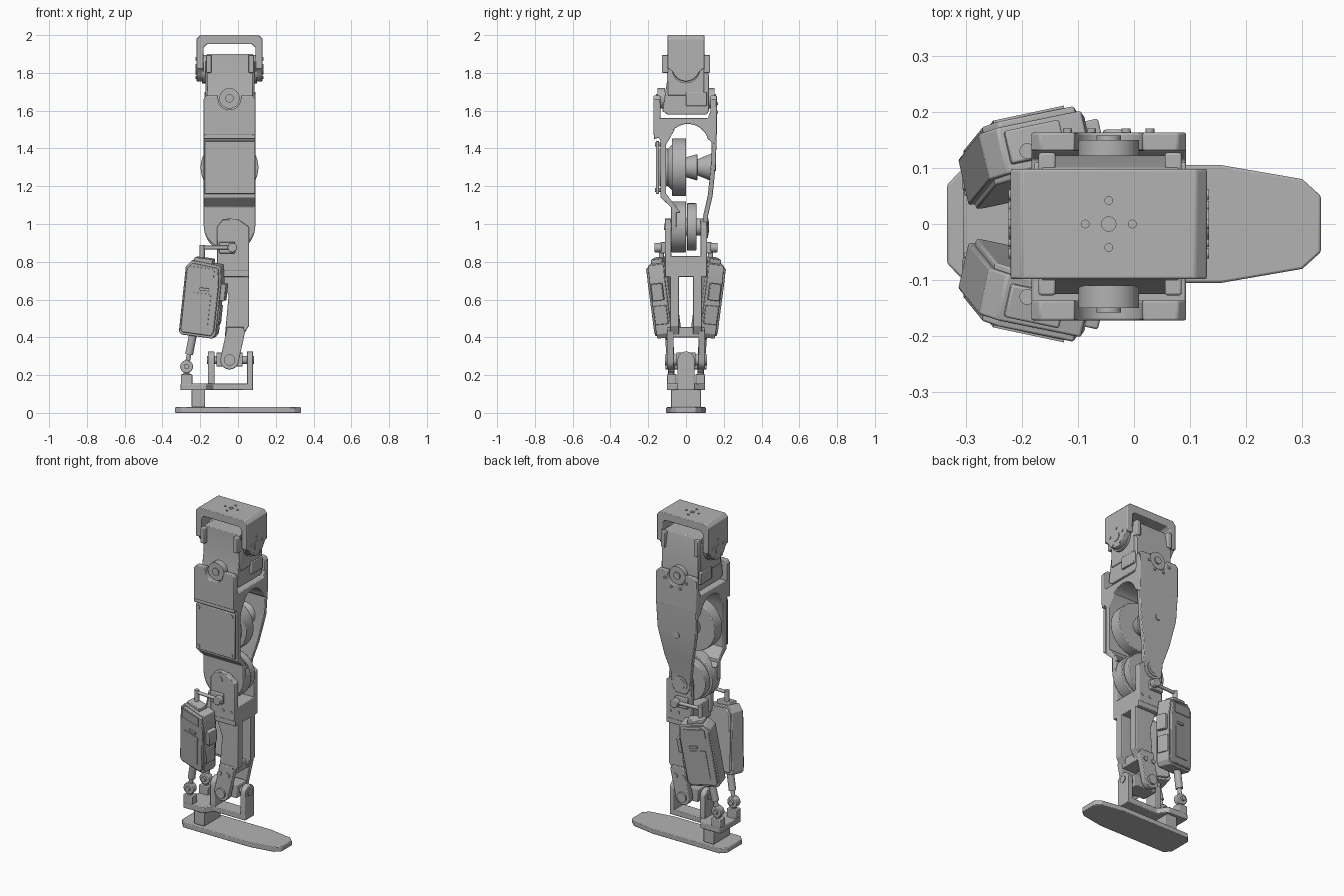
import bpy, bmesh
from math import sin, cos, radians
from mathutils import Matrix, Vector

if "Cube" in bpy.data.objects:
    bpy.data.objects.remove(bpy.data.objects["Cube"])

grey = bpy.data.materials.new("plain grey")
grey.use_nodes = True
colour = (.45, .45, .45, 1)
grey.diffuse_color = colour
grey.node_tree.nodes["Principled BSDF"].inputs["Base Color"].default_value = colour

# Joint heights, leg centre line and shared edges
ANKLE, KNEE, DRIVE, HIP, ROLL, TOP = .28, .985, 1.3, 1.665, 1.82, 2
MID = -.045
REAR, FORE = MID - .138, MID + .138
SIDES = ((-1, "front"), (1, "back"))
IDENTITY = Matrix.Identity(4)
SOFT = .004


def finish(name, bm, bevel, matrix):
    bm.transform(matrix)
    bmesh.ops.recalc_face_normals(bm, faces=bm.faces)
    mesh = bpy.data.meshes.new(name)
    bm.to_mesh(mesh)
    bm.free()
    mesh.materials.append(grey)
    part = bpy.data.objects.new(name, mesh)
    bpy.context.collection.objects.link(part)
    if bevel:
        mod = part.modifiers.new("Bevel", 'BEVEL')
        mod.width, mod.segments = bevel, 2
        mod.limit_method, mod.angle_limit = 'ANGLE', radians(40)
    return part


def prism(name, profile, axis, start, end, bevel=SOFT, matrix=IDENTITY):
    """Extrude a closed profile along an axis."""
    place = {'x': lambda u, v, d: (d, u, v),
             'y': lambda u, v, d: (u, d, v),
             'z': lambda u, v, d: (u, v, d)}[axis]
    bm = bmesh.new()
    face = bm.faces.new([bm.verts.new(place(u, v, start)) for u, v in profile])
    new = bmesh.ops.extrude_face_region(bm, geom=[face])["geom"]
    moved = [g for g in new if isinstance(g, bmesh.types.BMVert)]
    bmesh.ops.translate(bm, vec=place(0, 0, end - start), verts=moved)
    return finish(name, bm, bevel, matrix)


def box(name, x, y, z, bevel=SOFT, matrix=IDENTITY):
    """Block between two limits on each axis."""
    return prism(name, [(x[0], y[0]), (x[1], y[0]), (x[1], y[1]), (x[0], y[1])], 'z', *z, bevel, matrix)


def rod(name, start, end, radius, tip=None, bevel=0, sides=32):
    """Cylinder or cone between two points."""
    start, end = Vector(start), Vector(end)
    axis = end - start
    bm = bmesh.new()
    bmesh.ops.create_cone(bm, cap_ends=True, segments=sides, radius1=radius,
                          radius2=tip or radius, depth=axis.length)
    turn = axis.to_track_quat('Z', 'Y').to_matrix().to_4x4()
    return finish(name, bm, bevel, Matrix.Translation((start + end) / 2) @ turn)


def disc(name, x, z, start, end, radius, tip=None, bevel=0):
    """Cylinder or cone lying along y."""
    return rod(name, (x, start, z), (x, end, z), radius, tip, bevel, 48)


def arc(u, v, radius, first, last, steps=12):
    angles = [radians(first + (last - first) * i / steps) for i in range(steps + 1)]
    return [(u + radius * cos(a), v + radius * sin(a)) for a in angles]


def mirrored(half, centre=0, across='v'):
    """Close a half outline by reflecting it across a line."""
    if across == 'v':
        return half + [(u, 2 * centre - v) for u, v in reversed(half)]
    return half + [(2 * centre - u, v) for u, v in reversed(half)]


def drill(part, start, end, radius):
    cutter = rod(part.name + "_cutter", start, end, radius, sides=12)
    cutter.hide_render = True
    cutter.hide_set(True)
    mod = part.modifiers.new("Hole", 'BOOLEAN')
    mod.operation, mod.object = 'DIFFERENCE', cutter


# Foot plate with tapered toe, heel column and ankle base
outline = [(-.333, .07), (-.3, .105), (.155, .105), (.3, .08), (.333, .05)]
foot = prism("foot_plate", mirrored(outline), 'z', 0, .03)
for x in (-.25, -.17):
    drill(foot, (x, 0, -.1), (x, 0, .025), .018)
box("heel_column", (-.245, -.175), (-.08, .08), (.03, .125))
prism("ankle_base", mirrored([(-.305, .1), (-.17, .1), (-.13, .045), (.08, .045)]), 'z', .12, .155)

# Ankle posts and cross joint
post = [(-.045, .13), (.045, .13)] + arc(0, ANKLE, .045, 0, 180)
prism("rear_ankle_post", post, 'x', -.16, -.125)
prism("front_ankle_post", post, 'x', .047, .08)
rod("ankle_roll_shaft", (-.165, 0, ANKLE), (.085, 0, ANKLE), .022)
box("ankle_cross", (-.115, .025), (-.05, .05), (.245, .32))
disc("ankle_pitch_shaft", MID, ANKLE, -.112, .112, .03)

# Shin: paired legs, ankle forks, knee forks and linkage lugs
EDGE = .058
leg = [(-.07, .4), (.02, .4), (EDGE, .46), (EDGE, .76), (-.1, .76), (-.05, .62)]
ankle_fork = arc(MID, ANKLE, .05, 180, 360) + [(.04, .44), (-.06, .44)]
knee_fork = [(-.11, .75), (EDGE, .75), (EDGE, KNEE), (0, 1.025), (-.08, 1.025), (-.11, KNEE)]
for s, side in SIDES:
    prism(side + "_shin_leg", leg, 'y', s * .037, s * .085)
    prism(side + "_ankle_fork", ankle_fork, 'y', s * .065, s * .1)
    prism(side + "_knee_fork", knee_fork, 'y', s * .078, s * .112)
    disc(side + "_knee_cap", MID, KNEE, s * .1, s * .116, .018)
    for x in (-.055, 0):
        disc(side + "_ankle_screw", x, .4, s * .1, s * .106, .014)
        disc(side + "_knee_screw", x + .03, .8, s * .1, s * .116, .01)
    box(side + "_link_lug", (-.1, -.015), sorted((s * .11, s * .135)), (.845, .905))
    disc(side + "_link_boss", -.03, .875, s * .13, s * .168, .025, bevel=SOFT)
box("shin_lower_web", (-.06, .03), (-.1, .1), (.4, .455))
box("shin_upper_web", (-.1, EDGE), (-.11, .11), (.72, .83))

# Linear drive motors with crank links and push rods
shell = [(-.1, -.19), (-.085, -.205), (.085, -.205), (.1, -.18), (.1, .1), (.085, .185), (-.07, .195), (-.1, .16)]
lid = [(u * .9, v * .93) for u, v in shell]
for s, side in SIDES:
    pose = Matrix.Scale(s, 4, (0, 1, 0)) @ Matrix.Translation((-.188, .122, .61))
    for angle, axis in ((12, 'Z'), (7.5, 'Y'), (-6, 'X')):
        pose = pose @ Matrix.Rotation(radians(angle), 4, axis)
    prism(side + "_motor_body", shell, 'y', -.045, .04, SOFT, pose)
    prism(side + "_motor_lid", lid, 'y', -.056, .052, SOFT, pose)
    box(side + "_motor_panel", (-.055, .055), (.05, .056), (-.15, .03), 0, pose)
    box(side + "_motor_top_panel", (-.07, .06), (.05, .057), (.11, .165), 0, pose)
    box(side + "_motor_slot", (-.01, .04), (.05, .06), (.045, .06), 0, pose)
    box(side + "_motor_connector", (.09, .125), (-.03, .03), (0, .09), SOFT, pose)
    box(side + "_motor_ridge", (.09, .108), (-.035, .035), (-.13, -.03), SOFT, pose)
    box(side + "_motor_gearbox", (-.06, .04), (-.03, .03), (.18, .212), SOFT, pose)
    crank, low = Vector((-.19, s * .13, .875)), Vector((-.272, s * .078, .245))
    exit_point = Vector((-.235, s * .092, .43))
    rod(side + "_crank_stem", crank - Vector((0, 0, .08)), crank + Vector((0, 0, .015)), .014)
    rod(side + "_crank_link", crank, (-.03, s * .14, crank.z), .01)
    rod(side + "_push_rod_sleeve", exit_point, exit_point.lerp(low, .65), .021)
    rod(side + "_push_rod", exit_point, low, .012)
    rod(side + "_rod_neck", low, (low.x, low.y, .18), .016)
    disc(side + "_rod_end", low.x, low.z, s * .06, s * .096, .034, bevel=SOFT)
    disc(side + "_rod_pin", low.x, low.z, s * .045, s * .108, .014)
    box(side + "_rod_lug", (-.303, -.242), sorted((s * .05, s * .1)), (.15, .205))

# Knee pulley, rim and shaft
disc("knee_pulley", MID, KNEE, -.078, 0, .135, bevel=SOFT)
disc("knee_pulley_rim", MID, KNEE, .005, .055, .125, bevel=SOFT)
disc("knee_shaft", MID, KNEE, -.11, .12, .045)

# Thigh: notched hip plates, front spine, knee end and drive cover
notch = arc(MID, HIP, .06, 180, 270, 6)
hip_half = [(REAR, 1.47), (REAR, 1.66), (REAR + .015, 1.68), (notch[0][0], 1.68)] + notch
hip_plate = mirrored(hip_half[:-1], MID, 'u')
prism("thigh_front_hip_plate", hip_plate, 'y', -.172, -.136)
prism("thigh_back_hip_plate", hip_plate, 'y', .13, .163)
spine = [(-.17, 1.5), (-.135, 1.44), (-.135, 1.14), (-.08, 1.09), (-.08, 1.06),
         (-.03, 1.06), (-.105, 1.16), (-.105, 1.42), (-.06, 1.5)]
prism("thigh_front_spine", spine, 'x', REAR, FORE)
knee_end = [(FORE, 1.1), (REAR, 1.1)] + arc(MID, 1, FORE - MID, 180, 360)
prism("thigh_knee_end", knee_end, 'y', -.08, -.05)
box("drive_cover", (REAR + .005, FORE - .003), (-.16, -.143), (1.16, 1.44))
for x in (REAR + .025, FORE - .025):
    for z in (1.18, 1.42):
        disc("cover_screw", x, z, -.135, -.164, .011)

# Cross piece with an arched underside
arch = [(.155, 1.42), (.155, 1.6), (.13, 1.6), (.115, 1.56), (-.165, 1.56), (-.17, 1.45)]
prism("thigh_cross_piece", arch + arc(.01, 1.42, .11, 165, 15)[1:], 'x', REAR, FORE)

# Back plate: a tapering strip that bends in towards the knee
bm = bmesh.new()
previous = None
for z, y, w in ((1.49, .137, .138), (1.32, .132, .13), (1.15, .115, .095), (1.04, .09, .068), (.96, .09, .06), (.925, .09, .035)):
    ring = [bm.verts.new((MID + u * w, y + v, z)) for u, v in ((-1, 0), (1, 0), (1, .026), (-1, .026))]
    if previous:
        for i in range(4):
            bm.faces.new((previous[i - 1], previous[i], ring[i], ring[i - 1]))
    else:
        bm.faces.new(ring)
    previous = ring
bm.faces.new(previous)
finish("thigh_back_plate", bm, SOFT, IDENTITY)
disc("back_knee_bearing", MID, KNEE, .09, .122, .03)
disc("back_drive_cap", MID, DRIVE, .12, .16, .02)

# Thigh drive: motor, pulley, hub and bearing cone
for name, start, end, radius, tip in (("motor", -.14, -.07, .1, .1), ("rim", -.11, -.07, .085, .125),
                                      ("pulley", -.073, 0, .153, .153), ("hub", -.01, .06, .05, .07),
                                      ("cone", .055, .14, .04, .075)):
    disc("drive_" + name, MID, DRIVE, start, end, radius, tip, SOFT)

# Hip servo with pitch horns
servo = [(-.125, 1.6), (-.1, 1.58), (.11, 1.58), (.122, 1.6), (.122, 1.78), (.1, 1.9), (-.1, 1.9), (-.1, 1.76)]
prism("hip_servo_body", servo, 'x', -.165, .08)
box("hip_servo_cap", (-.172, .087), (-.095, .095), (1.68, 1.865))
for s, side in SIDES:
    for x in (-.17, .055):
        box(side + "_servo_tab", (x, x + .03), sorted((s * .09, s * .127)), (1.8, 1.895))
    disc(side + "_pitch_horn", MID, HIP, s * .11, s * .15, .054)
    disc(side + "_pitch_hub", MID, HIP, s * .14, s * .158, .022)
    for x, z in arc(MID, HIP, .078, 200, 340, 3):
        disc(side + "_hip_screw", x, z, s * .15, s * .17, .008)
for x in (-.178, .075):
    box("servo_socket", (x, x + .018), (0, .11), (1.625, 1.7))

# Top bracket: upside-down U with rounded side lugs
LUG = .175
yoke = [(MID - LUG, ROLL), (MID - LUG, TOP - .02), (MID - LUG + .02, TOP)]
inner = [(MID - .12, TOP - .048), (MID - .137, TOP - .065), (MID - .137, ROLL)]
outer_right = [(2 * MID - u, v) for u, v in reversed(yoke)]
inner_right = [(2 * MID - u, v) for u, v in reversed(inner)]
bracket = prism("top_bracket", yoke + outer_right + inner_right + inner, 'y', -.098, .098)
drill(bracket, (MID, 0, ROLL), (MID, 0, TOP + .1), .013)
for x, y in arc(MID, 0, .042, 0, 270, 3):
    drill(bracket, (x, y, ROLL), (x, y, TOP + .1), .007)
lug = [(.098, ROLL + .01), (-.098, ROLL + .01)] + arc(0, ROLL + .01, .075, 200, 340)
for s, side in ((-1, "right"), (1, "left")):
    outer = MID + s * LUG
    prism(side + "_bracket_lug", lug, 'x', outer - s * .038, outer)
    rod(side + "_roll_horn", (MID + s * .12, 0, ROLL), (outer - s * .03, 0, ROLL), .075)
    rod(side + "_roll_hub", (outer - s * .01, 0, ROLL), (outer + s * SOFT, 0, ROLL), .028)
    for y, z in arc(0, ROLL, .055, 90, 378, 4):
        rod(side + "_lug_screw", (outer - s * .01, y, z), (outer + s * SOFT, y, z), .009)

# Smooth the round parts and keep edges sharp
for part in bpy.context.collection.objects:
    if part.type == 'MESH' and not part.hide_render:
        part.select_set(True)
        bpy.context.view_layer.objects.active = part
bpy.ops.object.shade_smooth_by_angle(angle=radians(30))
